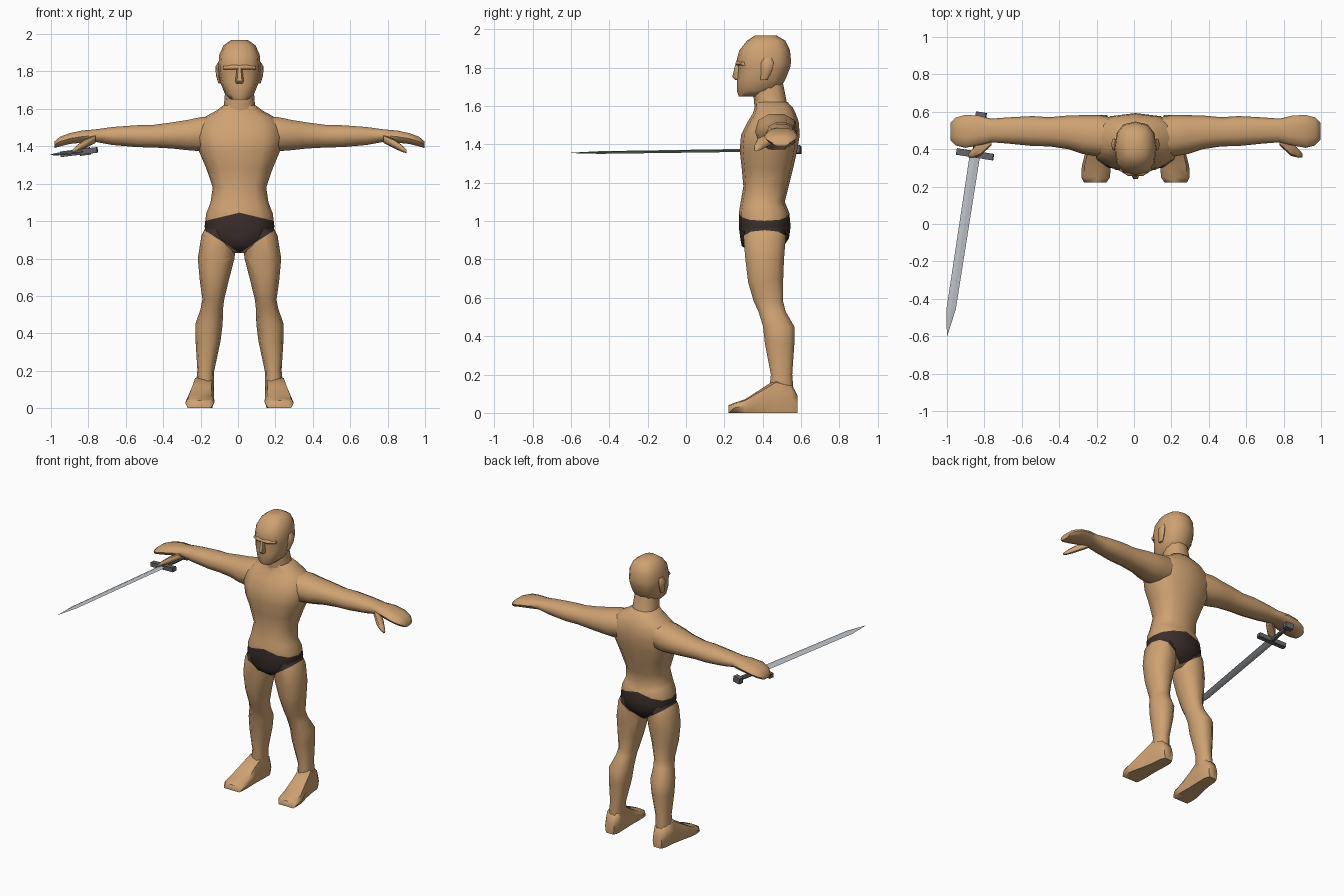
import bpy, bmesh, math
from mathutils import Matrix, Vector

cube = bpy.data.objects.get("Cube")
if cube:
    bpy.data.objects.remove(cube, do_unlink=True)

CENTRE_X = 0.008


def material(name, rgb):
    mat = bpy.data.materials.new(name)
    mat.use_nodes = True
    colour = (*rgb, 1)
    mat.diffuse_color = colour
    shader = next(n for n in mat.node_tree.nodes if n.type == 'BSDF_PRINCIPLED')
    shader.inputs["Base Color"].default_value = colour
    shader.inputs["Roughness"].default_value = 0.7
    return mat


SKIN = material("tan skin", (0.62, 0.36, 0.17))
CLOTH = material("dark brown cloth", (0.045, 0.028, 0.025))
STEEL = material("pale steel", (0.52, 0.55, 0.58))
IRON = material("dark iron", (0.13, 0.13, 0.14))


def loft(bm, axis, rings, sides=8, power=0.85, side=1):
    """Skin rings of (position on axis, centre a, centre b, radius a, radius b)."""
    loops = []
    for t, ca, cb, ra, rb in rings:
        loop = []
        for i in range(sides):
            ang = math.tau * i / sides
            c, s = round(math.cos(ang), 6), round(math.sin(ang), 6)
            a = ca + ra * math.copysign(abs(c) ** power, c)
            b = cb + rb * math.copysign(abs(s) ** power, s)
            p = {'x': (t, a, b), 'y': (a, t, b), 'z': (a, b, t)}[axis]
            loop.append(bm.verts.new((p[0] * side, p[1], p[2])))
        loops.append(loop)
    for low, high in zip(loops, loops[1:]):
        for i in range(sides):
            j = (i + 1) % sides
            bm.faces.new((low[i], low[j], high[j], high[i]))
    bm.faces.new(loops[0][::-1])
    bm.faces.new(loops[-1])
    return [v for loop in loops for v in loop]


def box(bm, centre, size):
    made = bmesh.ops.create_cube(bm, size=1)
    bmesh.ops.scale(bm, vec=size, verts=made['verts'])
    bmesh.ops.translate(bm, vec=centre, verts=made['verts'])


def paint_briefs(bm):
    """Cut a V-shaped waistband and leg openings, then colour between them."""
    top, top_slope, bottom, leg_slope = 1.045, 0.24, 0.83, 0.65
    for s in (-1, 1):
        for height, slope in ((top, top_slope), (bottom, -leg_slope)):
            bmesh.ops.bisect_plane(
                bm, geom=bm.verts[:] + bm.edges[:] + bm.faces[:], dist=1e-5,
                plane_co=(0, 0, height), plane_no=(s * slope, 0, 1))
    for f in bm.faces:
        c = f.calc_center_median()
        if bottom + leg_slope * abs(c.x) < c.z < top - top_slope * abs(c.x):
            f.material_index = 1


def finish(name, bm, mats, smooth=True, matrix=None):
    bmesh.ops.recalc_face_normals(bm, faces=bm.faces[:])
    mesh = bpy.data.meshes.new(name)
    bm.to_mesh(mesh)
    bm.free()
    for mat in mats:
        mesh.materials.append(mat)
    if smooth:
        mesh.shade_smooth()
        mesh.set_sharp_from_angle(angle=math.radians(55))
    obj = bpy.data.objects.new(name, mesh)
    bpy.context.scene.collection.objects.link(obj)
    obj.matrix_world = matrix or Matrix.Translation((CENTRE_X, 0, 0))
    return obj


# Torso, from crotch to collar
bm = bmesh.new()
loft(bm, 'z', [
    (.83, 0, .41, .04, .06), (.87, 0, .40, .11, .11), (.91, 0, .41, .17, .127),
    (.97, 0, .41, .187, .135), (1.04, 0, .407, .178, .132),
    (1.10, 0, .40, .155, .115), (1.18, 0, .417, .143, .118),
    (1.28, 0, .425, .177, .135), (1.37, 0, .43, .215, .15),
    (1.45, 0, .44, .235, .153), (1.52, 0, .455, .22, .132),
    (1.56, 0, .46, .18, .112), (1.59, 0, .457, .125, .10),
    (1.62, 0, .445, .085, .085)], sides=12, power=.8)
paint_briefs(bm)
finish("torso", bm, [SKIN, CLOTH])

# Neck
bm = bmesh.new()
loft(bm, 'z', [(1.55, 0, .455, .10, .095), (1.62, 0, .44, .083, .085),
               (1.72, 0, .425, .075, .08)], sides=12)
finish("neck", bm, [SKIN])

# Head with brow, nose and ears
bm = bmesh.new()
loft(bm, 'z', [
    (1.65, 0, .335, .045, .06), (1.68, 0, .375, .078, .11),
    (1.74, 0, .392, .102, .127), (1.80, 0, .407, .113, .136),
    (1.83, 0, .405, .113, .143), (1.89, 0, .41, .108, .132),
    (1.94, 0, .418, .085, .10), (1.968, 0, .415, .045, .055)],
    sides=12, power=.8)
finish("head", bm, [SKIN])

bm = bmesh.new()
loft(bm, 'x', [(-.085, .305, 1.82, .02, .01), (-.04, .277, 1.823, .02, .013),
               (.04, .277, 1.823, .02, .013), (.085, .305, 1.82, .02, .01)])
finish("brow", bm, [SKIN])

bm = bmesh.new()
loft(bm, 'z', [(1.735, 0, .27, .018, .015), (1.75, 0, .264, .023, .026),
               (1.82, 0, .27, .013, .014)], sides=6)
finish("nose", bm, [SKIN])

for side, label in ((1, "left"), (-1, "right")):
    # Ear
    bm = bmesh.new()
    loft(bm, 'z', [(1.735, .105, .405, .008, .018), (1.78, .113, .42, .013, .028),
                   (1.825, .115, .425, .014, .033), (1.85, .108, .425, .006, .02)],
         side=side)
    finish(label + "_ear", bm, [SKIN])

    # Arm from deep in the shoulder to the curled fingertips
    bm = bmesh.new()
    loft(bm, 'x', [
        (.08, .46, 1.475, .10, .09), (.20, .472, 1.465, .112, .096),
        (.28, .478, 1.46, .104, .084), (.36, .49, 1.458, .09, .073),
        (.46, .493, 1.454, .078, .063), (.55, .497, 1.454, .08, .061),
        (.68, .50, 1.455, .07, .05), (.77, .50, 1.457, .063, .035),
        (.84, .50, 1.452, .08, .034), (.91, .495, 1.441, .088, .03),
        (.96, .495, 1.425, .075, .027), (.99, .495, 1.408, .045, .018)],
        sides=10, side=side)
    finish(label + "_arm", bm, [SKIN])

    # Thumb
    bm = bmesh.new()
    loft(bm, 'x', [(.77, .455, 1.44, .035, .022), (.83, .405, 1.412, .04, .025),
                   (.87, .378, 1.387, .024, .018), (.893, .366, 1.372, .01, .009)],
         side=side)
    finish(label + "_thumb", bm, [SKIN])

    # Leg from hip to ankle
    bm = bmesh.new()
    loft(bm, 'z', [
        (.06, .185, .50, .045, .06), (.12, .185, .497, .049, .066),
        (.20, .18, .498, .045, .058), (.36, .168, .488, .067, .08),
        (.45, .163, .483, .073, .085), (.53, .148, .448, .06, .074),
        (.58, .14, .43, .058, .08), (.68, .135, .415, .077, .095),
        (.80, .125, .41, .098, .105), (.92, .108, .41, .096, .115),
        (.98, .095, .41, .08, .10)], sides=10, side=side)
    paint_briefs(bm)
    finish(label + "_leg", bm, [SKIN, CLOTH])

    # Foot with a flat sole
    bm = bmesh.new()
    verts = loft(bm, 'y', [
        (.222, .215, .02, .06, .02), (.25, .213, .026, .077, .026),
        (.31, .21, .036, .077, .036), (.39, .202, .062, .064, .062),
        (.47, .192, .088, .056, .088), (.55, .188, .075, .052, .075),
        (.582, .188, .045, .036, .045)], power=.6, side=side)
    for v in verts:
        if v.co.z < .02:
            v.co.z = 0
    finish(label + "_foot", bm, [SKIN])

# Sword frame: x across the guard, y from pommel to tip
pommel, tip = Vector((-.818, .58, 1.372)), Vector((-1.0, -.6, 1.355))
length = (tip - pommel).length
along = (tip - pommel).normalized()
across = Vector((1, -.16, .12))
across = (across - along * across.dot(along)).normalized()
frame = Matrix((across, along, across.cross(along))).transposed().to_4x4()
frame = Matrix.Translation(pommel) @ frame

bm = bmesh.new()
loft(bm, 'y', [(.2, 0, 0, .028, .008), (length - .15, 0, 0, .025, .007),
               (length, 0, 0, .001, .001)], sides=4, power=1)
finish("sword_blade", bm, [STEEL], False, frame)

bm = bmesh.new()
box(bm, (0, .21, 0), (.2, .035, .03))
finish("sword_guard", bm, [IRON], False, frame)

bm = bmesh.new()
loft(bm, 'y', [(0, 0, 0, .015, .013), (.2, 0, 0, .017, .014)], sides=6)
finish("sword_grip", bm, [IRON], False, frame)

bm = bmesh.new()
box(bm, (0, 0, 0), (.055, .035, .04))
finish("sword_pommel", bm, [IRON], False, frame)
